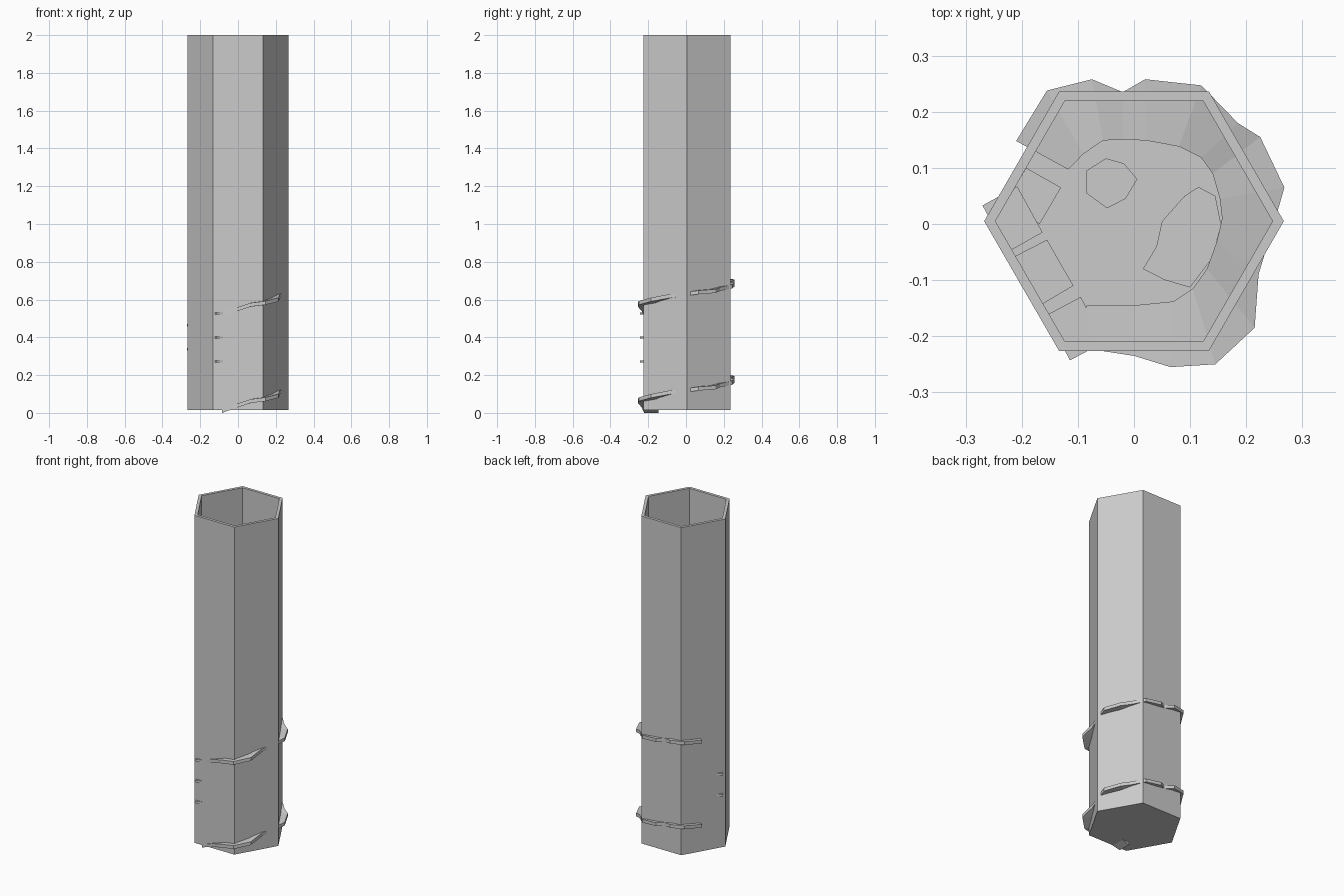
import bpy, math

def mesh_object(name, verts, faces):
    me = bpy.data.meshes.new(name)
    me.from_pydata(verts, [], faces)
    me.update()
    ob = bpy.data.objects.new(name, me)
    bpy.context.collection.objects.link(ob)
    return ob

def slab(name, outline, top, thick):
    """Flat prism from a counterclockwise outline."""
    n = len(outline)
    verts = [(x, y, top - thick) for x, y in outline] + [(x, y, top) for x, y in outline]
    faces = [tuple(reversed(range(n))), tuple(range(n, 2 * n))]
    faces += [(i, (i + 1) % n, n + (i + 1) % n, n + i) for i in range(n)]
    return mesh_object(name, verts, faces)

def hexagon(r, z):
    return [(r * math.cos(k * math.pi / 3), 0.005 + r * math.sin(k * math.pi / 3), z)
            for k in range(6)]

# Hexagonal shaft: open top, closed bottom
RO, RI, Z0, ZF, Z1 = 0.267, 0.247, 0.016, 0.034, 2.0
v = hexagon(RO, Z0) + hexagon(RO, Z1) + hexagon(RI, Z1) + hexagon(RI, ZF)
f = [tuple(reversed(range(6))), tuple(range(18, 24))]
for ring in range(3):
    for i in range(6):
        j = (i + 1) % 6
        a, b = ring * 6, ring * 6 + 6
        f.append((a + i, a + j, b + j, b + i))
mesh_object("hex_shaft", v, f)

# Spiral ledge: outer point, inner point, top height
ledge = [
    ((-0.085, -0.222), (-0.085, -0.145), 0.530),
    ((0.000, -0.235), (0.000, -0.145), 0.560),
    ((0.065, -0.255), (0.070, -0.138), 0.582),
    ((0.145, -0.250), (0.105, -0.115), 0.592),
    ((0.215, -0.185), (0.130, -0.080), 0.610),
    ((0.222, -0.090), (0.148, -0.030), 0.628),
    ((0.255, 0.020), (0.157, 0.010), 0.642),
    ((0.268, 0.065), (0.153, 0.045), 0.648),
    ((0.225, 0.155), (0.140, 0.090), 0.655),
    ((0.185, 0.180), (0.120, 0.118), 0.665),
    ((0.120, 0.247), (0.080, 0.138), 0.680),
    ((0.020, 0.258), (0.020, 0.149), 0.690),
    ((-0.020, 0.235), (-0.020, 0.150), 0.695),
    ((-0.075, 0.258), (-0.055, 0.149), 0.705),
    ((-0.155, 0.238), (-0.090, 0.125), 0.710),
    ((-0.210, 0.148), (-0.117, 0.097), 0.700),
]

def spiral_ledge(name, dz, thick=0.02):
    verts, faces = [], []
    for o, i, z in ledge:
        z += dz
        verts += [(*o, z), (*i, z), (*i, z - thick), (*o, z - thick)]
    n = len(ledge)
    for k in range(n - 1):
        a, b = 4 * k, 4 * k + 4
        for s in range(4):
            t = (s + 1) % 4
            faces.append((a + s, a + t, b + t, b + s))
    faces += [(3, 2, 1, 0), tuple(range(4 * n - 4, 4 * n))]
    return mesh_object(name, verts, faces)

spiral_ledge("upper_ledge", 0.0)
spiral_ledge("lower_ledge", -0.51)

# Wall steps joining the two ledges
plans = [
    [(-0.230, 0.035), (-0.168, 0.000), (-0.130, 0.065), (-0.192, 0.100)],
    [(-0.270, 0.033), (-0.225, -0.050), (-0.163, -0.015), (-0.208, 0.067)],
    [(-0.217, -0.060), (-0.167, -0.145), (-0.108, -0.110), (-0.155, -0.028)],
    [(-0.157, -0.163), (-0.114, -0.243), (-0.052, -0.210), (-0.095, -0.130)],
]
for turn in range(3):
    for k, plan in enumerate(plans):
        if turn == 0 and k == 1:
            continue
        z = 0.185 + 0.127 * turn + 0.031 * k
        slab(f"wall_step_{turn}_{k}", plan, z, 0.012)

# Low mounds on the floor
mound_a = [(-0.085, 0.055), (-0.048, 0.028), (-0.015, 0.045), (0.006, 0.08),
           (-0.018, 0.108), (-0.05, 0.117), (-0.085, 0.095)]
mound_b = [(0.016, -0.08), (0.055, -0.1), (0.1, -0.113), (0.14, -0.06), (0.155, 0.0),
           (0.145, 0.05), (0.115, 0.066), (0.09, 0.05), (0.05, 0.005), (0.04, -0.04)]
for i, m in enumerate((mound_a, mound_b)):
    slab(f"floor_mound_{i}", m, ZF + 0.003, 0.006)
